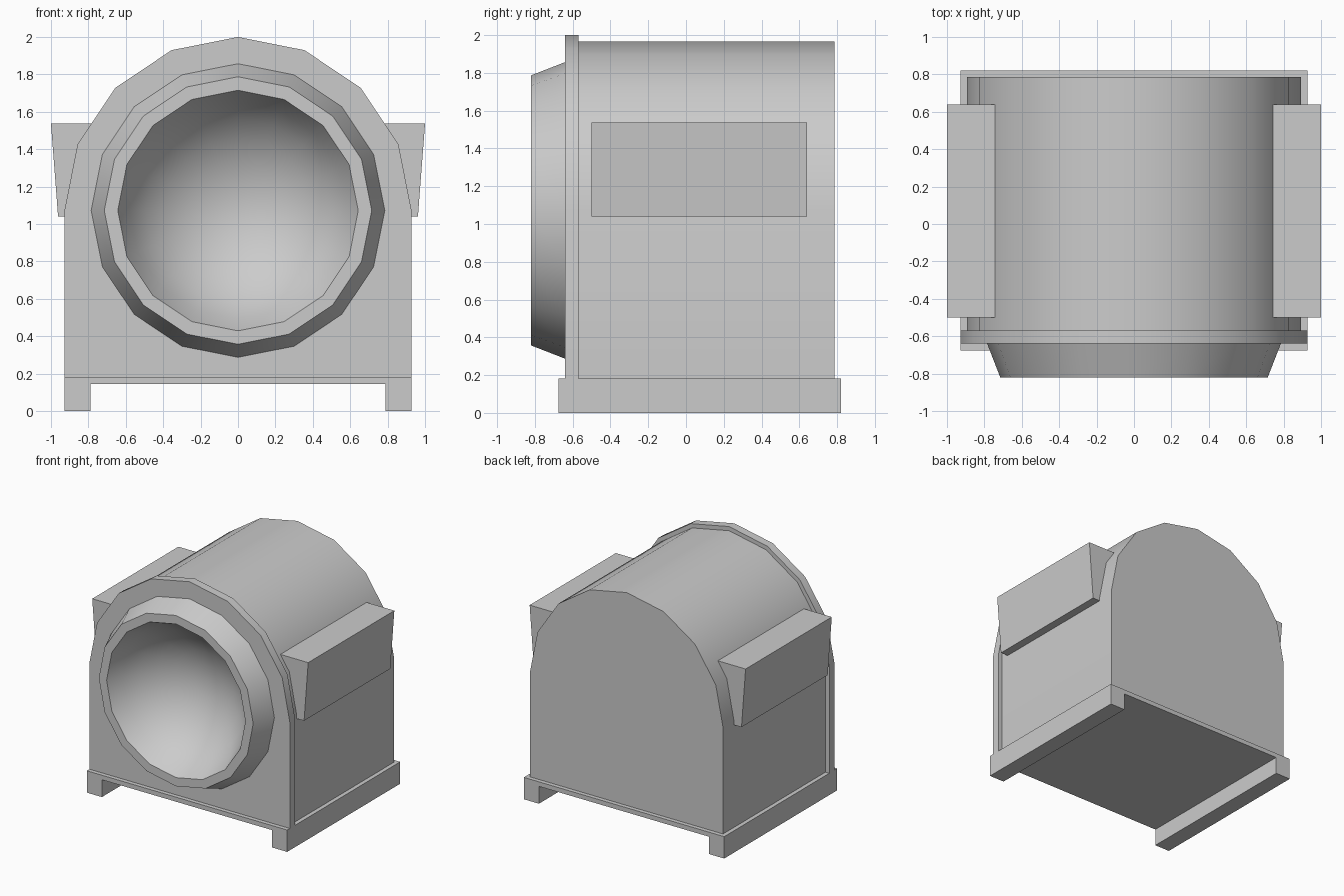
import bpy, bmesh
from math import sin, cos, pi, atan, radians

if "Cube" in bpy.data.objects:
    bpy.data.objects.remove(bpy.data.objects["Cube"])

CZ = 1.072      # height of the arch and ring axis
SIDES = 16


def finish(name, bm, smooth=False):
    mesh = bpy.data.meshes.new(name)
    bm.to_mesh(mesh)
    bm.free()
    obj = bpy.data.objects.new(name, mesh)
    bpy.context.collection.objects.link(obj)
    if smooth:
        bpy.ops.object.select_all(action='DESELECT')
        obj.select_set(True)
        bpy.context.view_layer.objects.active = obj
        bpy.ops.object.shade_smooth_by_angle(angle=radians(30))
    return obj


def circle(r):
    return [(r * cos(2 * pi * i / SIDES), CZ + r * sin(2 * pi * i / SIDES))
            for i in range(SIDES)]


def arch(r, bottom=0.18):
    return circle(r)[:SIDES // 2 + 1] + [(-r, bottom), (r, bottom)]


def prism(name, outline, y0, y1, hole=None, open_front=False, smooth=False):
    """Extrude an x-z outline along y, optionally with a hole."""
    bm = bmesh.new()
    edges = []
    for loop in [outline] + ([hole] if hole else []):
        vs = [bm.verts.new((x, y0, z)) for x, z in loop]
        edges += [bm.edges.new((vs[i], vs[i - 1])) for i in range(len(vs))]
    if hole:
        bmesh.ops.triangle_fill(bm, use_beauty=True, edges=edges)
    else:
        bm.faces.new(vs)
    front = list(bm.faces)
    back = bmesh.ops.extrude_face_region(bm, geom=front, use_keep_orig=True)
    moved = [g for g in back['geom'] if isinstance(g, bmesh.types.BMVert)]
    bmesh.ops.translate(bm, verts=moved, vec=(0, y1 - y0, 0))
    bmesh.ops.recalc_face_normals(bm, faces=bm.faces)
    if open_front:
        bmesh.ops.delete(bm, geom=front, context='FACES_ONLY')
    return finish(name, bm, smooth)


# Arched housing, its front is covered by the plate
prism("housing", arch(0.893), -0.57, 0.785, open_front=True, smooth=True)

# Slightly larger front plate with a round opening
prism("front_plate", arch(0.928), -0.64, -0.57, hole=circle(0.70), smooth=True)

# Base slab with two runners
prism("base", [(-0.928, 0), (-0.788, 0), (-0.788, 0.145), (0.788, 0.145),
               (0.788, 0), (0.928, 0), (0.928, 0.183), (-0.928, 0.183)],
      -0.675, 0.82)

# Tapered side boxes
for side, s in (("left", -1), ("right", 1)):
    prism(side + "_side_box",
          [(s * x, z) for x, z in ((0.70, 1.537), (1.0, 1.537), (0.962, 1.04), (0.86, 1.04))],
          -0.50, 0.64)

# Tapered ring with a concave bowl inside
rim, depth, steps = 0.643, 0.44, 6
full = 2 * atan(depth / rim)
radius = rim / sin(full)
profile = [(0.785, -0.64), (0.715, -0.82)]
for k in range(steps):
    t = full * (1 - k / steps)
    profile.append((radius * sin(t), -0.82 + radius * (cos(t) - cos(full))))
bm = bmesh.new()
rings = [[bm.verts.new((x, y, z)) for x, z in circle(r)] for r, y in profile]
for a, b in zip(rings, rings[1:]):
    for i in range(SIDES):
        j = (i + 1) % SIDES
        bm.faces.new((a[i], a[j], b[j], b[i]))
tip = bm.verts.new((0, -0.82 + depth, CZ))
for i in range(SIDES):
    bm.faces.new((rings[-1][i], rings[-1][(i + 1) % SIDES], tip))
finish("ring_and_bowl", bm, smooth=True)
